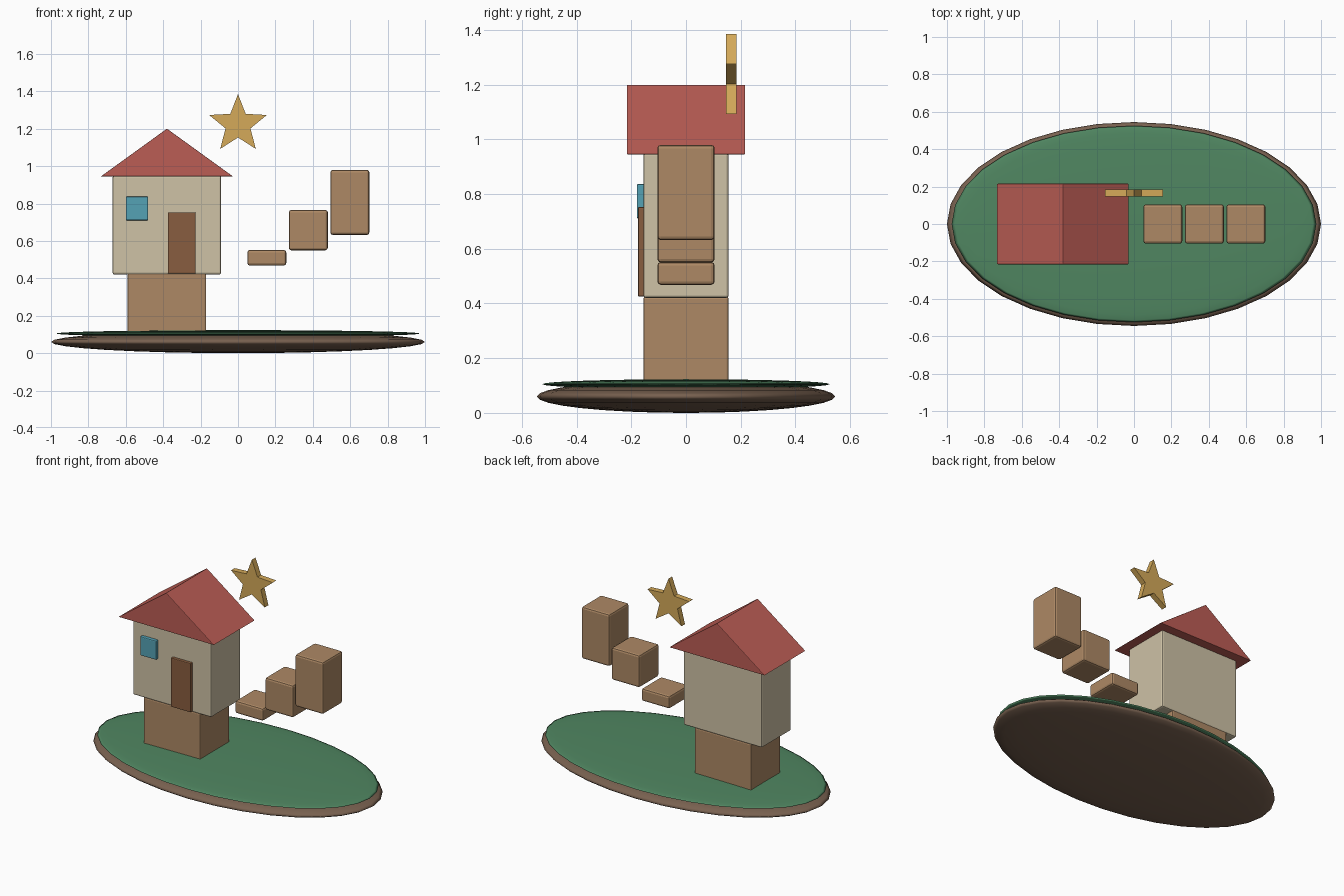
import bpy, math

if "Cube" in bpy.data.objects:
    bpy.data.objects.remove(bpy.data.objects["Cube"])


def material(name, color):
    m = bpy.data.materials.new(name)
    m.diffuse_color = (*color, 1)
    m.use_nodes = True
    m.node_tree.nodes["Principled BSDF"].inputs["Base Color"].default_value = m.diffuse_color
    return m


WOOD = material("wood", (0.42, 0.25, 0.13))
EARTH = material("earth", (0.19, 0.12, 0.08))
GRASS = material("grass", (0.08, 0.24, 0.12))
CREAM = material("cream", (0.62, 0.54, 0.38))
RED = material("red", (0.50, 0.11, 0.09))
DOOR = material("dark_wood", (0.25, 0.11, 0.05))
BLUE = material("blue", (0.09, 0.36, 0.46))
GOLD = material("gold", (0.66, 0.40, 0.10))


def finish(ob, name, mat, bevel=0):
    ob.name = ob.data.name = name
    ob.data.materials.append(mat)
    bpy.context.view_layer.objects.active = ob
    if bevel:
        mod = ob.modifiers.new("Bevel", 'BEVEL')
        mod.width = bevel
        mod.segments = 2
    return ob


def box(name, x, y, z, mat, bevel):
    """Rounded box from (min, max) ranges on each axis."""
    center = [(a + b) / 2 for a, b in (x, y, z)]
    bpy.ops.mesh.primitive_cube_add(size=1, location=center)
    ob = bpy.context.object
    ob.scale = [b - a for a, b in (x, y, z)]
    bpy.ops.object.transform_apply(location=False, rotation=False, scale=True)
    return finish(ob, name, mat, bevel)


def mound(name, z, radii, mat):
    """Flattened sphere."""
    bpy.ops.mesh.primitive_uv_sphere_add(segments=32, ring_count=16, radius=1, location=(0, 0, z))
    ob = bpy.context.object
    ob.scale = radii
    bpy.ops.object.transform_apply(location=False, rotation=False, scale=True)
    bpy.ops.object.shade_smooth()
    return finish(ob, name, mat)


def extrude_profile(name, points, y0, y1, mat, bevel=0):
    """Prism from an XZ outline, running from y0 to y1."""
    n = len(points)
    verts = [(x, y, z) for y in (y0, y1) for x, z in points]
    faces = [tuple(range(n)), tuple(reversed(range(n, 2 * n)))]
    faces += [((i + 1) % n, i, n + i, n + (i + 1) % n) for i in range(n)]
    me = bpy.data.meshes.new(name)
    me.from_pydata(verts, [], faces)
    ob = bpy.data.objects.new(name, me)
    bpy.context.collection.objects.link(ob)
    return finish(ob, name, mat, bevel)


# Floating island: earth with a thin grass cap
mound("island_earth", 0.06, (1.0, 0.545, 0.06), EARTH)
mound("island_grass", 0.105, (0.975, 0.525, 0.018), GRASS)

# House on its plinth
box("plinth", (-0.59, -0.17), (-0.156, 0.156), (0.1, 0.425), WOOD, 0.008)
box("house_walls", (-0.67, -0.09), (-0.156, 0.156), (0.42, 0.95), CREAM, 0.01)
extrude_profile("roof", [(-0.733, 0.945), (-0.027, 0.945), (-0.38, 1.2)],
                -0.216, 0.216, RED, 0.003)
box("door", (-0.375, -0.227), (-0.176, -0.15), (0.425, 0.753), DOOR, 0.005)
box("window", (-0.6, -0.48), (-0.18, -0.152), (0.71, 0.837), BLUE, 0.006)

# Rising blocks, each taller than the last
for i, (z0, z1) in enumerate([(0.468, 0.552), (0.55, 0.766), (0.632, 0.98)]):
    x = 0.05 + 0.222 * i
    box(f"floating_block_{i + 1}", (x, x + 0.208), (-0.105, 0.105), (z0, z1), WOOD, 0.013)

# Five-pointed star
star = []
for i in range(10):
    r = 0.07 if i % 2 else 0.162
    a = math.pi / 2 + i * math.pi / 5
    star.append((r * math.cos(a), 1.223 + r * math.sin(a)))
extrude_profile("star", star, 0.147, 0.185, GOLD)

# Consistent outward normals on the hand-built prisms
for name in ("roof", "star"):
    bpy.ops.object.select_all(action='DESELECT')
    ob = bpy.data.objects[name]
    ob.select_set(True)
    bpy.context.view_layer.objects.active = ob
    bpy.ops.object.mode_set(mode='EDIT')
    bpy.ops.mesh.select_all(action='SELECT')
    bpy.ops.mesh.normals_make_consistent(inside=False)
    bpy.ops.object.mode_set(mode='OBJECT')
